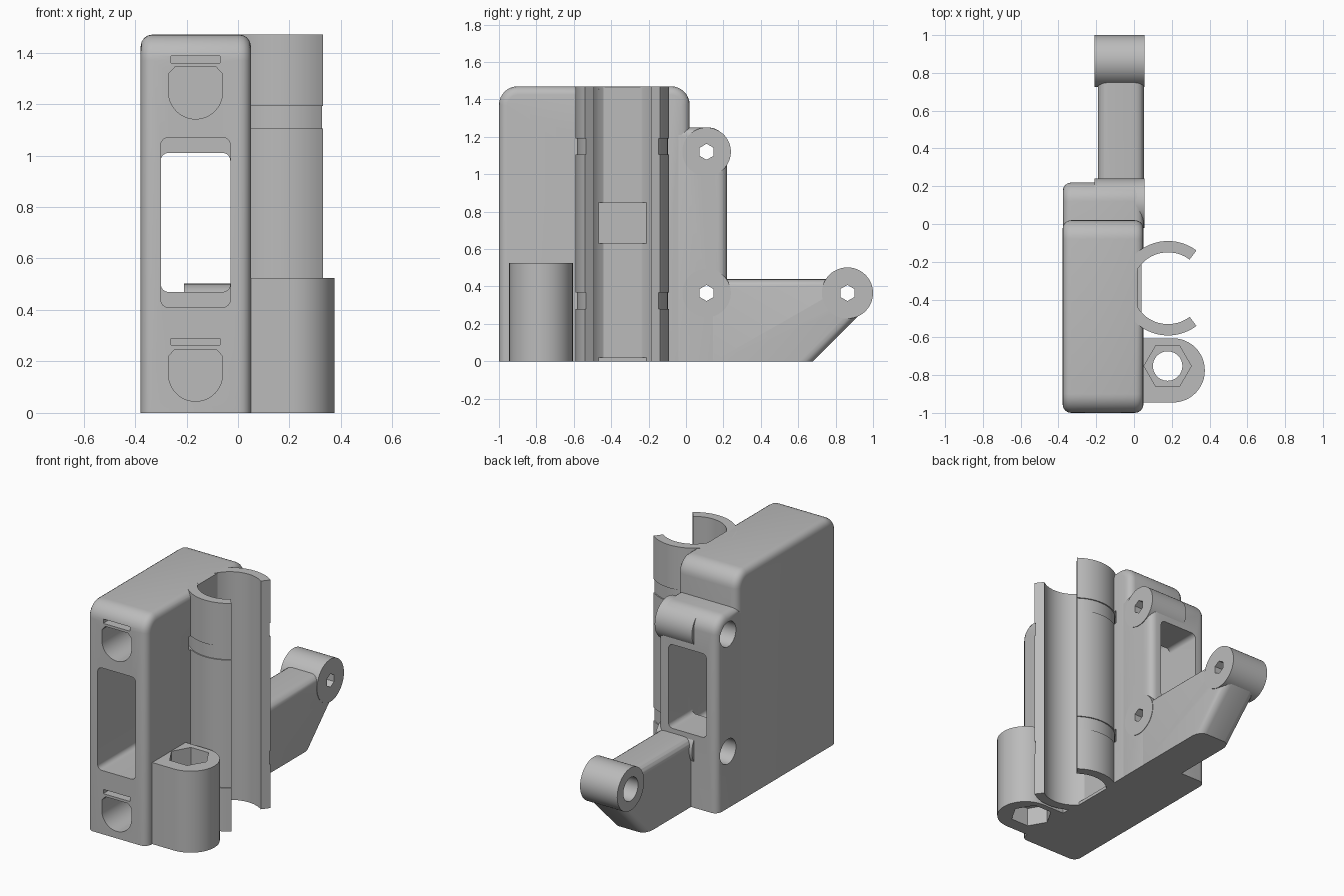
import bpy, bmesh, math
from mathutils import Vector

old = bpy.data.objects.get("Cube")
if old:
    bpy.data.objects.remove(old, do_unlink=True)

grey = bpy.data.materials.new("plain_grey")
grey.use_nodes = True
GREY = (0.5, 0.5, 0.5, 1)
grey.diffuse_color = GREY
grey.node_tree.nodes["Principled BSDF"].inputs["Base Color"].default_value = GREY


def rounded(corners, steps=8):
    """Outline from (u, v, radius) corners."""
    out = []
    n = len(corners)
    for i, (u, v, r) in enumerate(corners):
        p = Vector((u, v))
        if r == 0:
            out.append(p)
            continue
        d1 = (Vector(corners[i - 1][:2]) - p).normalized()
        d2 = (Vector(corners[(i + 1) % n][:2]) - p).normalized()
        c = p + (d1 + d2) * r
        for k in range(steps + 1):
            t = math.pi / 2 * k / steps
            out.append(c - d1 * r * math.sin(t) - d2 * r * math.cos(t))
    return out


def rect(u0, u1, v0, v1, r=0):
    return rounded([(u0, v0, r), (u1, v0, r), (u1, v1, r), (u0, v1, r)])


def arc(u, v, r, a0=0, a1=360, n=48, closed=True):
    count = n if closed else n + 1
    angles = [math.radians(a0 + (a1 - a0) * k / n) for k in range(count)]
    return [Vector((u + r * math.cos(a), v + r * math.sin(a))) for a in angles]


def prism(name, axis, outline, lo, hi, bevel=0):
    """Extrude an outline along an axis, optionally rounding its rims above the base."""
    place = {"x": lambda p, w: (w, p[0], p[1]),
             "y": lambda p, w: (p[0], w, p[1]),
             "z": lambda p, w: (p[0], p[1], w)}[axis]
    bm = bmesh.new()
    ends = [[bm.verts.new(place(p, w)) for p in outline] for w in (lo, hi)]
    caps = [bm.faces.new(e) for e in ends]
    n = len(outline)
    for i in range(n):
        j = (i + 1) % n
        bm.faces.new((ends[0][i], ends[0][j], ends[1][j], ends[1][i]))
    bmesh.ops.recalc_face_normals(bm, faces=bm.faces)
    if bevel:
        rims = [e for f in caps for e in f.edges if max(v.co.z for v in e.verts) > 0.001]
        bmesh.ops.bevel(bm, geom=rims, offset=bevel, segments=4, profile=0.5, affect='EDGES')
    me = bpy.data.meshes.new(name)
    bm.to_mesh(me)
    bm.free()
    me.materials.append(grey)
    ob = bpy.data.objects.new(name, me)
    bpy.context.scene.collection.objects.link(ob)
    return ob


cutters = []


def cutter(*args):
    ob = prism("cutter", *args)
    ob.hide_render = True
    cutters.append(ob)
    return ob


def cut(ob, tools):
    bpy.context.view_layer.objects.active = ob
    for tool in tools:
        m = ob.modifiers.new("cut", 'BOOLEAN')
        m.operation, m.solver, m.object = 'DIFFERENCE', 'EXACT', tool
        bpy.ops.object.modifier_apply(modifier=m.name)


CX, CY = 0.18, -0.34      # tube clip axis
PIVOT, ARM_END, LOW, HIGH = 0.11, 0.863, 0.365, 1.12

# Solid parts; the back block runs into the body so their sides are flush
body = prism("main_body", "x", rounded([(-1, 0, 0), (0.02, 0, 0), (0.02, 1.47, 0.1),
                                        (-1, 1.47, 0.1)]), -0.378, 0.05, 0.045)
back = prism("back_block", "x", rounded([(-0.08, 0, 0), (0.22, 0, 0), (0.22, 1.25, 0.1),
                                         (-0.08, 1.25, 0)]), -0.377, 0.051, 0.045)
arm = prism("rear_arm", "x", [(0.1, 0), (0.68, 0), (0.98, 0.3), (0.9, 0.44), (0.1, 0.44)],
            -0.19, 0.052, 0.05)
bosses = [prism(name, "x", arc(y, z, r), -0.21, 0.055) for name, y, z, r in (
    ("upper_boss", PIVOT, HIGH, 0.13), ("lower_boss", PIVOT, LOW, 0.13),
    ("arm_end_boss", ARM_END, LOW, 0.137))]
clip = prism("tube_clip", "z", arc(CX, CY, 0.25, 53, 307, 48, False)
             + arc(CX, CY, 0.19, 307, 53, 48, False), 0, 1.47)
holder = prism("nut_holder", "z", rounded([(0, -0.945, 0), (0.375, -0.945, 0.169),
                                           (0.375, -0.605, 0.169), (0, -0.605, 0)], 12), 0, 0.525)
pads = [prism("clip_pad", "z", rect(0, 0.04, CY - 0.134, CY + 0.134), lo, hi)
        for lo, hi in ((0, 0.02), (0.63, 0.85))]

# Window through the body, narrower at the back
front_window = cutter("y", rect(-0.3, -0.03, 0.41, 1.07, 0.03), -1.1, -0.02)
back_window = cutter("y", rect(-0.3, -0.03, 0.47, 1.01, 0.03), -0.1, 0.3)

# Tube channel in the body side
half = math.degrees(math.acos(-0.16 / 0.19))
channel = cutter("z", arc(CX, CY, 0.19, -half, half, 48, False), -0.1, 1.6)

# Strap grooves around the clip
grooves = []
for z in (0.28, 1.105):
    ring = cutter("z", arc(CX, CY, 0.265), z, z + 0.087)
    core = cutter("z", arc(CX, CY, 0.243), z - 0.1, z + 0.2)
    cut(ring, [core])
    grooves.append(ring)

# Rounded pockets and thin slots in the front face
pockets = []
for z in (0.15, 1.247):
    shape = (arc(-0.165, z, 0.105, 180, 360, 24, False)
             + [(-0.06, z + 0.07), (-0.085, z + 0.097), (-0.245, z + 0.097), (-0.27, z + 0.07)])
    pockets.append(cutter("y", shape, -1.1, -0.7))
    pockets.append(cutter("y", rect(-0.26, -0.07, z + 0.113, z + 0.14), -1.1, -0.9))

# Cross bolts: hex passage with a round counterbore on the outer side
bolts = []
for y, z, r in ((PIVOT, HIGH, 0.08), (PIVOT, LOW, 0.08), (ARM_END, LOW, 0.075)):
    bolts.append(cutter("x", arc(y, z, 0.043, 30, 390, 6), -0.5, 0.2))
    bolts.append(cutter("x", arc(y, z, r), -0.5, -0.1))

# Nut seats at both ends of the holder, joined by a round hole
seats = [cutter("z", arc(0.178, -0.752, 0.125, 0, 360, 6), lo, hi)
         for lo, hi in ((-0.1, 0.12), (0.38, 0.6))]
seats.append(cutter("z", arc(0.178, -0.752, 0.078), -0.2, 0.7))

cut(body, [front_window, back_window, channel] + grooves + pockets)
cut(back, [front_window, back_window] + bolts[:4])
cut(arm, bolts[2:])
cut(bosses[0], [back_window] + bolts[:2])
cut(bosses[1], [back_window] + bolts[2:4])
cut(bosses[2], bolts[4:])
cut(clip, [front_window] + grooves)
cut(holder, seats)

for ob in cutters:
    bpy.data.objects.remove(ob, do_unlink=True)

# Smooth rounded surfaces, keep edges sharp
bpy.ops.object.select_all(action='DESELECT')
for ob in [body, back, arm, clip, holder] + bosses + pads:
    ob.select_set(True)
    bpy.context.view_layer.objects.active = ob
bpy.ops.object.shade_smooth_by_angle(angle=math.radians(30))
